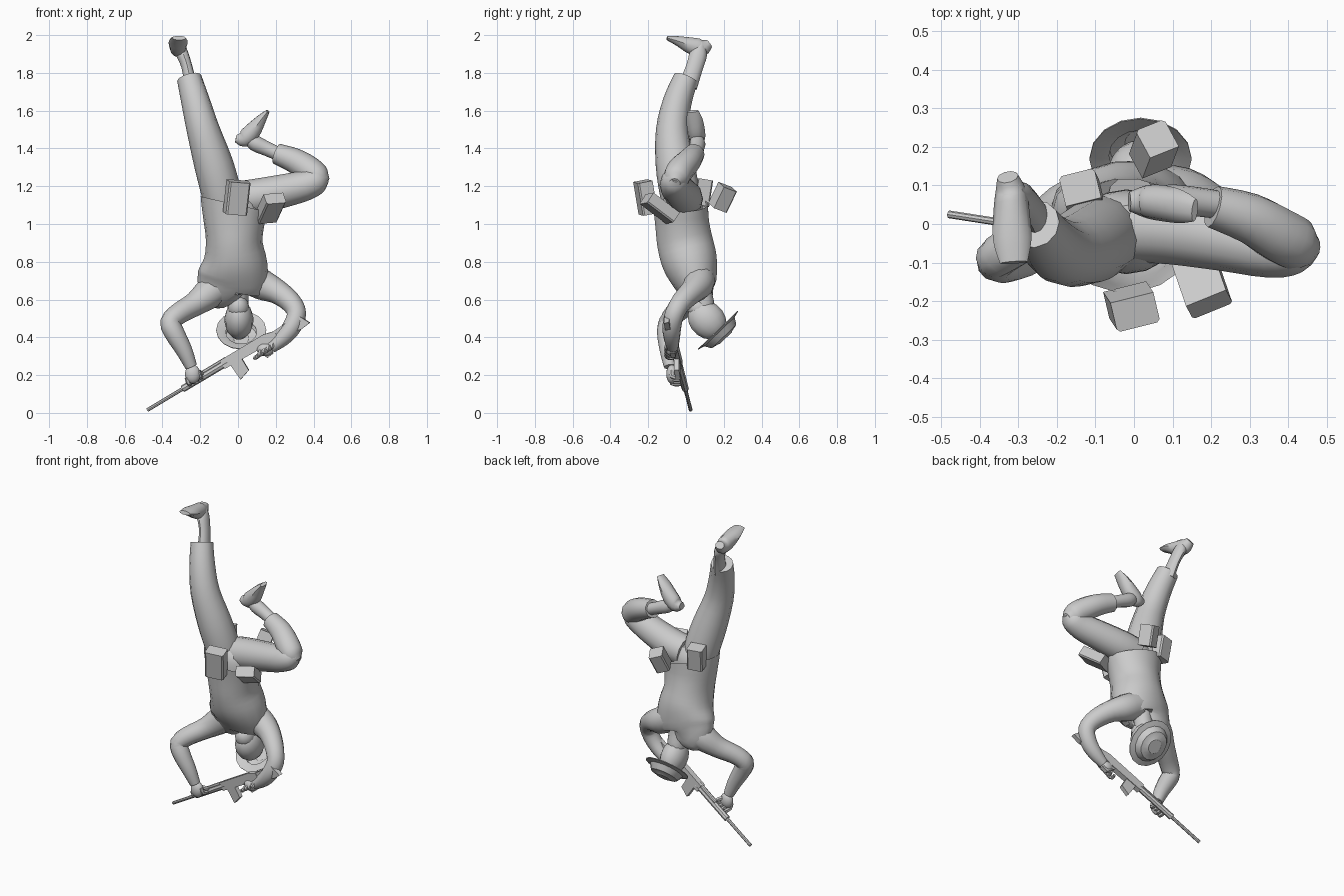
import bpy, bmesh, math
from mathutils import Vector, Matrix

if "Cube" in bpy.data.objects:
    bpy.data.objects.remove(bpy.data.objects["Cube"])

V = Vector
grey = bpy.data.materials.new("plain_grey")
grey.diffuse_color = (0.6, 0.6, 0.6, 1)
grey.use_nodes = True
grey.node_tree.nodes["Principled BSDF"].inputs["Base Color"].default_value = grey.diffuse_color


def finish(name, bm, smooth=True, angle=40):
    bmesh.ops.recalc_face_normals(bm, faces=bm.faces)
    me = bpy.data.meshes.new(name)
    bm.to_mesh(me)
    bm.free()
    ob = bpy.data.objects.new(name, me)
    bpy.context.collection.objects.link(ob)
    me.materials.append(grey)
    if smooth:
        bpy.ops.object.select_all(action='DESELECT')
        ob.select_set(True)
        bpy.context.view_layer.objects.active = ob
        bpy.ops.object.shade_smooth_by_angle(angle=math.radians(angle))
    return ob


def spline(rows, steps):
    """Catmull-Rom through rows of numbers."""
    out = []
    n = len(rows)
    for i in range(n - 1):
        p = [rows[max(0, min(n - 1, i + k))] for k in (-1, 0, 1, 2)]
        for s in range(steps):
            t = s / steps
            out.append([0.5 * (2 * b + (c - a) * t + (2 * a - 5 * b + 4 * c - d) * t * t
                               + (3 * b - a - 3 * c + d) * t ** 3) for a, b, c, d in zip(*p)])
    out.append(list(rows[-1]))
    return out


def tube(name, rows, side=(1, 0, 0), sides=12, steps=3, caps=(True, True), first_normal=None):
    """Loft of rings: x, y, z, half-width along side, optional half-depth."""
    rows = [list(r) if len(r) == 5 else list(r) + [r[3]] for r in rows]
    pts = spline(rows, steps)
    bm = bmesh.new()
    rings = []
    for i, p in enumerate(pts):
        t = V(pts[min(i + 1, len(pts) - 1)][:3]) - V(pts[max(i - 1, 0)][:3])
        if first_normal and i < steps:
            t = V(first_normal).lerp(V((0, 0, -1)), i / steps)
        t.normalize()
        a = V(side) - t * V(side).dot(t)
        a.normalize()
        b = t.cross(a)
        rings.append([bm.verts.new(V(p[:3]) + a * p[3] * math.cos(w) + b * p[4] * math.sin(w))
                      for w in (2 * math.pi * k / sides for k in range(sides))])
    for r, q in zip(rings, rings[1:]):
        for k in range(sides):
            m = (k + 1) % sides
            bm.faces.new((r[k], r[m], q[m], q[k]))
    if caps[0]:
        bm.faces.new(rings[0])
    if caps[1]:
        bm.faces.new(rings[-1])
    return finish(name, bm)


def ball(name, loc, radii, axis=(0, 0, 1)):
    bm = bmesh.new()
    rot = V(axis).to_track_quat('Z', 'X').to_matrix().to_4x4() if axis[1] else Matrix.Identity(4)
    bmesh.ops.create_uvsphere(bm, u_segments=14, v_segments=9, radius=1,
                              matrix=Matrix.Translation(loc) @ rot @ Matrix.Diagonal((*radii, 1)))
    return finish(name, bm)


# jacket, open at the slanted hem
tube("jacket", [(-.02, -.03, 1.105, .182, .148), (-.02, -.02, 1.0, .16, .145), (-.02, -.005, .90, .15, .15),
                (-.015, .02, .80, .17, .148), (-.028, .045, .71, .188, .122), (-.045, .06, .65, .165, .092),
                (-.02, .075, .61, .09, .06)],
     sides=18, caps=(False, True), first_normal=(-.23, 0, -1))
# hips inside the jacket
tube("hips", [(-.02, -.02, .98, .13, .11), (-.02, -.02, 1.08, .135, .108), (-.015, -.015, 1.14, .12, .095),
              (-.01, -.01, 1.19, .07, .06)], sides=16)

# raised straight leg
tube("straight_leg", [(-.07, -.02, 1.06, .095), (-.09, -.035, 1.17, .105), (-.13, -.058, 1.32, .103),
                      (-.185, -.072, 1.50, .087), (-.225, -.045, 1.65, .076), (-.258, 0, 1.772, .066)])
tube("straight_ankle", [(-.25, .01, 1.73, .034, .05), (-.270, .045, 1.83, .029, .045),
                        (-.295, .066, 1.90, .033, .046), (-.317, .08, 1.95, .032, .025)])
tube("straight_foot", [(-.328, .122, 1.955, .028, .024), (-.32, .085, 1.933, .04, .048),
                       (-.318, .03, 1.943, .047, .047), (-.316, -.04, 1.968, .05, .028),
                       (-.312, -.10, 1.985, .036, .012)], sides=10)

# bent leg
tube("bent_thigh", [(.0, -.005, 1.13, .095), (.1, -.01, 1.145, .095), (.24, -.035, 1.175, .088),
                    (.36, -.06, 1.205, .08), (.43, -.06, 1.235, .066), (.468, -.055, 1.25, .03)],
     side=(0, 1, 0))
tube("bent_shin", [(.468, -.06, 1.215, .03), (.43, -.055, 1.24, .066), (.38, -.03, 1.285, .072),
                   (.30, .015, 1.335, .066), (.205, .045, 1.372, .055)], side=(0, 1, 0))
tube("bent_ankle", [(.25, .045, 1.355, .036), (.16, .058, 1.395, .038), (.09, .06, 1.428, .042),
                    (.05, .055, 1.46, .03)], side=(0, 1, 0))
tube("bent_foot", [(-.012, .058, 1.452, .025, .02), (.03, .058, 1.45, .042, .045), (.075, .054, 1.49, .047, .047),
                   (.122, .045, 1.552, .043, .029), (.158, .036, 1.597, .03, .01)], side=(0, 1, 0), sides=10)

# arms
tube("left_arm", [(-.07, .05, .70, .09), (-.15, .04, .635, .084), (-.23, 0, .575, .064), (-.31, -.055, .528, .057),
                  (-.358, -.09, .48, .054), (-.335, -.10, .42, .053), (-.285, -.095, .33, .044),
                  (-.248, -.085, .245, .032)], side=(0, 1, 0))
tube("right_arm", [(.05, .07, .72, .085), (.13, .065, .678, .081), (.21, .03, .64, .065), (.28, -.025, .585, .056),
                   (.31, -.06, .525, .051), (.285, -.075, .455, .05), (.235, -.075, .395, .043),
                   (.175, -.07, .345, .03)], side=(0, 1, 0))

# hands with curled fingers
ball("left_hand", (-.24, -.075, .205), (.042, .03, .05))
ball("right_hand", (.145, -.075, .335), (.045, .03, .035))
for i in range(4):
    x = -.27 + i * .02
    z = .168 + i * .012
    tube("left_finger", [(x, -.08, z + .02, .013), (x + .008, -.075, z - .010, .013),
                         (x + .015, -.04, z - .016, .012), (x + .012, -.02, z - .012, .008)],
         side=(1, 0, .3), sides=6, steps=2)
    x, z = .10 + i * .022, .305 + i * .014
    tube("right_finger", [(x + .02, -.09, z + .02, .012), (x + .01, -.105, z, .012),
                          (x - .01, -.09, z - .015, .011), (x, -.06, z - .012, .008)],
         side=(1, 0, .5), sides=6, steps=2)
tube("left_thumb", [(-.22, -.06, .22, .013), (-.195, -.04, .21, .013), (-.19, -.01, .20, .009)],
     side=(0, 0, 1), sides=6)

# neck and head, leaning along the tilt axis
tube("neck", [(-.005, .065, .70, .065), (0, .08, .64, .056), (0, .095, .57, .056), (0, .10, .52, .05)])
tilt = V((0, .69, -.72))
ball("head", (.005, .112, .492), (.096, .077, .112), tilt)
ball("jaw", (.003, .068, .555), (.06, .057, .068), tilt)

# helmet: thin oval brim and shallow crown turned on the head axis
bm = bmesh.new()
rot = tilt.to_track_quat('Z', 'X').to_matrix().to_4x4()
place = Matrix.Translation((.017, .17, .437)) @ rot @ Matrix.Diagonal((1, .91, 1, 1))
profile = [(.09, .012), (.11, .004), (.146, -.003), (.146, .001), (.112, .010), (.09, .045), (.05, .054), (.045, .058)]
rings = [[bm.verts.new(place @ V((r * math.cos(k * math.pi / 8), r * math.sin(k * math.pi / 8), h)))
          for k in range(16)] for r, h in profile]
for r, q in zip(rings, rings[1:]):
    for k in range(16):
        m = (k + 1) % 16
        bm.faces.new((r[k], r[m], q[m], q[k]))
bm.faces.new(rings[-1])
finish("helmet", bm, angle=30)

# rifle frame: along the barrel, downwards, sideways
muzzle = V((-.48, .025, .015))
along = V((.81, -.125, .485)).normalized()
down = V((.5, 0, -.85))
down = (down - along * down.dot(along)).normalized()
across = along.cross(down)


def rifle_plate(name, outline, width):
    bm = bmesh.new()
    a, b = [[bm.verts.new(muzzle + along * u + down * v + across * s) for u, v in outline]
            for s in (-width / 2, width / 2)]
    bm.faces.new(a)
    bm.faces.new(b[::-1])
    for k in range(len(a)):
        m = (k + 1) % len(a)
        bm.faces.new((a[k], a[m], b[m], b[k]))
    finish(name, bm, False)


def rifle_rod(name, u0, u1, r, v=0):
    ends = [muzzle + along * u + down * v for u in (u0, u1)]
    tube(name, [(*e, r) for e in ends], side=down, sides=8, steps=1)


rifle_rod("barrel", 0, .30, .010)
rifle_rod("handguard", .22, .50, .019)
rifle_rod("gas_tube", .34, .50, .012, -.018)
rifle_plate("receiver", [(.47, -.028), (.74, -.028), (.80, -.012), (.80, .02), (.70, .03), (.47, .024)], .036)
rifle_plate("stock", [(.76, -.014), (.95, -.022), (.985, .046), (.93, .052), (.76, .02)], .028)
rifle_plate("magazine", [(.505, .015), (.575, .015), (.575, .095), (.512, .115)], .026)
rifle_plate("grip", [(.66, .02), (.705, .02), (.735, .085), (.695, .09)], .026)


# belt pouches
def pouch(name, loc, axis, outward, size):
    z = V(axis).normalized()
    y = V(outward)
    y = (y - z * y.dot(z)).normalized()
    rot = Matrix((y.cross(z), y, z)).transposed().to_4x4()
    bm = bmesh.new()
    bmesh.ops.create_cube(bm, size=1, matrix=Matrix.Translation(loc) @ rot @ Matrix.Diagonal((*size, 1)))
    edges = [e for e in bm.edges if abs((e.verts[0].co - e.verts[1].co).normalized().dot(z)) > .9
             and ((e.verts[0].co + e.verts[1].co) / 2 - V(loc)).dot(y) > 0]
    bmesh.ops.bevel(bm, geom=edges, offset=.008, segments=1, affect='EDGES')
    finish(name, bm, False)


pouch("front_pouch", (-.006, -.215, 1.14), (.02, -.03, .18), (.25, -1, 0), (.115, .08, .175))
pouch("side_front_pouch", (.172, -.14, 1.083), (.05, -.145, .11), (.3, -.6, -.7), (.112, .065, .18))
pouch("back_pouch", (.05, .195, 1.14), (.02, .053, .11), (-.4, 1, 0), (.085, .085, .125))
pouch("side_back_pouch", (-.135, .085, 1.165), (-.01, .02, .13), (-.25, 1, 0), (.095, .08, .14))
